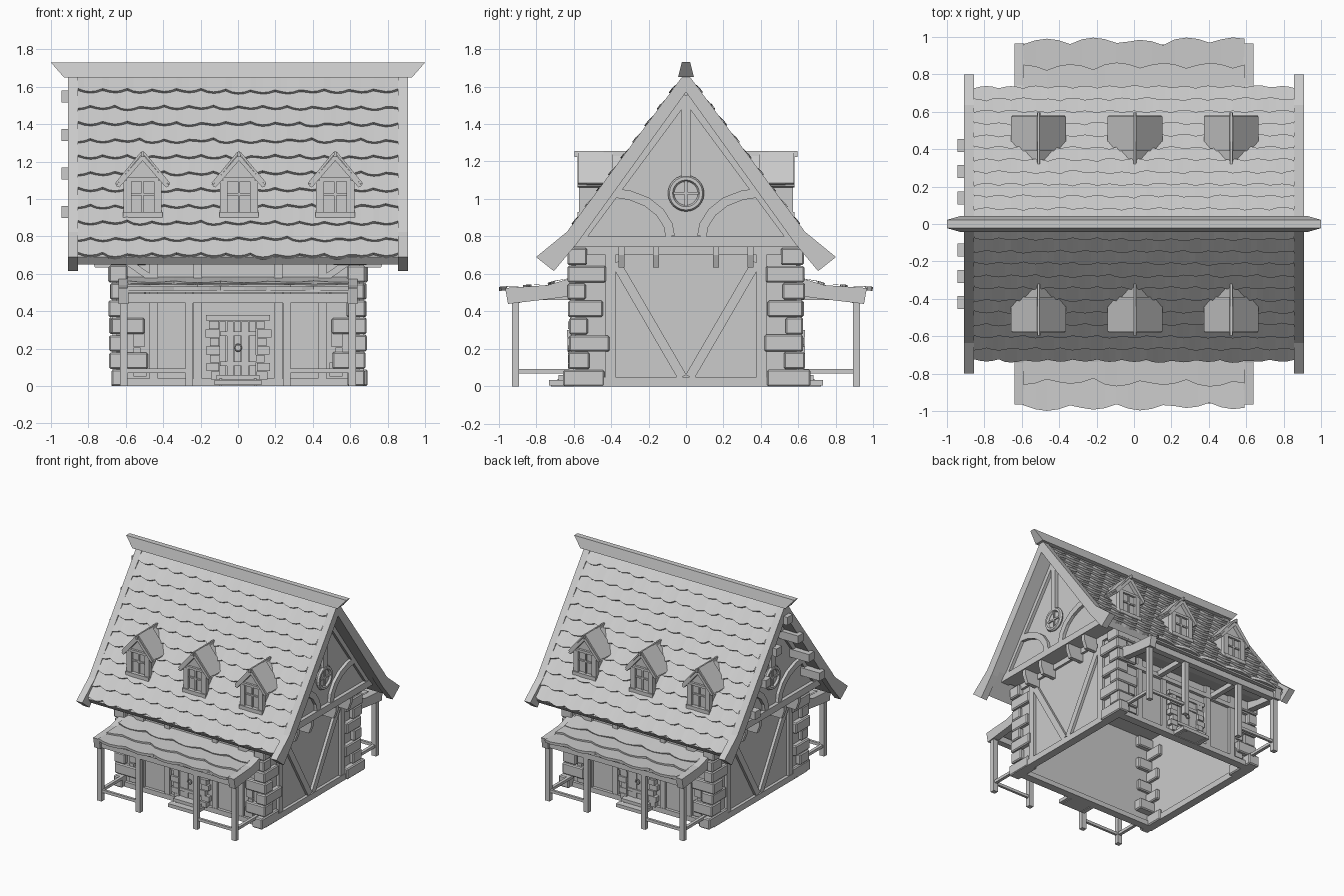
import bpy, bmesh, math, random
from mathutils import Vector

if "Cube" in bpy.data.objects:
    bpy.data.objects.remove(bpy.data.objects["Cube"])
random.seed(4)
J = lambda a: random.uniform(-a, a)


def mesh(name, verts, faces):
    me = bpy.data.meshes.new(name)
    bm = bmesh.new()
    vs = [bm.verts.new(v) for v in verts]
    for f in faces:
        bm.faces.new([vs[i] for i in f])
    bmesh.ops.recalc_face_normals(bm, faces=bm.faces)
    bm.to_mesh(me)
    bm.free()
    ob = bpy.data.objects.new(name, me)
    bpy.context.collection.objects.link(ob)
    return ob


def prism(name, pts, axis, a, b):
    """2D outline extruded along axis: 'x' takes (y,z), 'y' takes (x,z)."""
    n = len(pts)
    at = (lambda p, t: (t, p[0], p[1])) if axis == 'x' else (lambda p, t: (p[0], t, p[1]))
    faces = [tuple(range(n)), tuple(range(n, 2 * n))]
    faces += [(i, (i + 1) % n, (i + 1) % n + n, i + n) for i in range(n)]
    return mesh(name, [at(p, a) for p in pts] + [at(p, b) for p in pts], faces)


def box(name, x0, x1, y0, y1, z0, z1):
    return prism(name, [(y0, z0), (y1, z0), (y1, z1), (y0, z1)], 'x', x0, x1)


def strip(name, pts, w, axis, a, b):
    """Flat timber of width w following a 2D path."""
    left, right = [], []
    for i, p in enumerate(pts):
        d = (Vector(pts[min(i + 1, len(pts) - 1)]) - Vector(pts[max(i - 1, 0)])).normalized()
        n = Vector((-d.y, d.x)) * w / 2
        left.append(tuple(Vector(p) + n))
        right.append(tuple(Vector(p) - n))
    return prism(name, left + right[::-1], axis, a, b)


def tiles(name, prof, rows, x0, x1, period, amp, lift, sy):
    """Overlapping rows of tiles with scalloped lower edges along a (y,z) profile."""
    segs = [(Vector(p), Vector(q)) for p, q in zip(prof, prof[1:])]
    total = sum((q - p).length for p, q in segs)

    def at(s, off):
        for k, (p, q) in enumerate(segs):
            L = (q - p).length
            if s <= L or k == len(segs) - 1:
                d = (q - p) / L
                return p + d * s + Vector((-d.y, d.x)) * off
            s -= L
    verts, faces = [], []
    h, n = total / rows, round((x1 - x0) / period * 4)
    for r in range(rows):
        base = len(verts)
        jit = [J(amp * .3) for _ in range(n)]
        for i in range(n + 1):
            x = x0 + (x1 - x0) * i / n
            u = (x - x0) / period + .5 * (r % 2)
            end = (r + 1) * h + amp * abs(math.sin(math.pi * u)) - amp * .5 + jit[int(u + 1e-6) % n]
            for s, o in ((max(0, r * h - .02), .002), (end, lift), (end, -.004)):
                p = at(s, o)
                verts.append((x, sy * p.x, p.y))
        for i in range(n):
            a, b = base + 3 * i, base + 3 * i + 3
            faces += [(a, b, b + 1, a + 1), (a + 1, b + 1, b + 2, a + 2), (a, b, b + 2, a + 2)]
    return mesh(name, verts, faces)


def both(pts):
    """Mirror a half outline to both signs of its first coordinate."""
    return pts + [(-a, b) for a, b in pts[::-1] if a]


# main roof deck, verge boards and ridge beam
prism("roof_deck", [(0, 1.65), (.6, .84), (.72, .69), (.69, .65), (.56, .80), (0, 1.57),
                    (-.56, .80), (-.69, .65), (-.72, .69), (-.6, .84)], 'x', -.86, .86)
for s in (-1, 1):
    prism("verge_board", [(0, 1.68), (.635, .825), (.80, .69), (.705, .615), (.58, .765), (0, 1.57),
                          (-.58, .765), (-.705, .615), (-.80, .69), (-.635, .825)], 'x', s * .855, s * .91)
    tiles("roof_tiles", [(.0, 1.655), (.6, .845), (.715, .69)], 11, -.855, .855, .132, .02, .022, s)
mesh("ridge_beam", [(sx * x, sy * y, z) for x, y, z in ((.93, .042, 1.65), (1, .022, 1.73))
                    for sx, sy in ((-1, -1), (1, -1), (1, 1), (-1, 1))],
     [(0, 1, 2, 3), (4, 5, 6, 7)] + [(i, (i + 1) % 4, (i + 1) % 4 + 4, i + 4) for i in range(4)])

# upper floor and ground sills
box("upper_floor", -.77, .77, -.58, .58, .745, .77)

# gable ends
for s in (-1, 1):
    box("end_wall", s * .62, s * .65, -.59, .59, 0, .76)
    prism("gable_wall", [(-.57, .76), (.57, .76), (0, 1.57)], 'x', s * .74, s * .77)
    f = (s * .76, s * .795)
    box("gable_tie_beam", s * .73, s * .80, -.6, .6, .745, .80)
    strip("gable_king_post", [(0, 1.11), (0, 1.55)], .05, 'x', *f)
    for t in (-1, 1):
        strip("gable_rafter", [(0, 1.55), (t * .57, .78)], .05, 'x', *f)
        strip("curved_brace", [(t * .085, .80), (t * .095, .86), (t * .14, .93), (t * .21, .985),
                               (t * .30, 1.02), (t * .40, 1.035)], .05, 'x', *f)
        for y in (.16, .345):
            prism("jetty_bracket", [(s * .64, .745), (s * .79, .745), (s * .79, .70), (s * .765, .635), (s * .64, .635)],
                  'y', t * y - .016, t * y + .016)
        w = (s * .64, s * .672)
        box("end_post", *w, t * .375, t * .43, 0, .75)
        strip("end_brace", [(t * .375, .66), (t * .02, .05)], .05, 'x', *w)
    box("end_sill", s * .61, s * .675, -.6, .6, 0, .05)
    box("end_top_beam", s * .62, s * .67, -.6, .6, .70, .745)
    # round window
    bpy.ops.mesh.primitive_torus_add(major_segments=24, minor_segments=6, major_radius=.08, minor_radius=.017,
                                     location=(s * .785, 0, 1.03), rotation=(0, math.pi / 2, 0))
    bpy.context.object.name = "round_window_frame"
    bpy.ops.mesh.primitive_cylinder_add(vertices=24, radius=.08, depth=.02,
                                        location=(s * .772, 0, 1.03), rotation=(0, math.pi / 2, 0))
    bpy.context.object.name = "round_window_pane"
    box("round_window_bar", s * .77, s * .792, -.075, .075, 1.023, 1.037)
    box("round_window_bar", s * .77, s * .792, -.007, .007, .955, 1.105)

# purlin ends under the left overhang
for y in (-.42, -.28, -.14, 0, .14, .28, .42):
    z = 1.58 - 1.47 * abs(y)
    box("purlin", -.945, -.74, y - .035, y + .035, z - .065, z)

# long walls, porches and dormers, front and back
for s in (-1, 1):
    Y = lambda a, b: (s * a, s * b)
    box("long_wall", -.65, .65, *Y(.56, .59), 0, .78)
    box("long_sill", -.65, .65, *Y(.55, .615), 0, .04)
    box("lintel_beam", -.62, .62, *Y(.58, .615), .45, .485)
    box("wall_plate", -.65, .65, *Y(.58, .63), .66, .74)
    for x in (-.45, -.215, .215, .45):
        box("wall_post", x - .022, x + .022, *Y(.58, .612), .03, .66)
    for t in (-1, 1):
        strip("upper_brace", [(t * .44, .56), (t * .60, .67)], .035, 'y', *Y(.58, .612))

    # door with frame, stones, ring and steps
    for i in range(5):
        box("door_plank", -.1 + i * .04, -.063 + i * .04, *Y(.58, .612 + .004 * (i % 2)), .05, .345)
    box("door_lintel", -.17, .17, *Y(.58, .62), .35, .38)
    for t in (-1, 1):
        for i in range(7):
            o = .15 + .022 * (i % 2) + J(.008)
            box("door_stone", t * (.1 + J(.004)), t * o, *Y(.58, .628 + J(.008)), .035 + i * .045, .077 + i * .045)
        z = .12 if t < 0 else .28
        box("door_strap", -.095, .095, *Y(.61, .624), z - .012, z + .012)
    bpy.ops.mesh.primitive_torus_add(major_segments=12, minor_segments=5, major_radius=.017, minor_radius=.005,
                                     location=(0, s * .627, .205), rotation=(math.pi / 2, 0, 0))
    bpy.context.object.name = "door_ring"
    box("upper_step", -.115, .115, *Y(.58, .68), .035, .06)
    box("lower_step", -.125, .125, *Y(.60, .73), .005, .033)
    for t in (-1, 1):
        prism("step_side", [(s * .58, 0), (s * .72, 0), (s * .72, .02), (s * .66, .05), (s * .58, .05)],
              'x', t * .085, t * .1)

    # porch
    roof = [(.59, .585), (.74, .54), (.965, .525)]
    side = roof + [(.95, .44), (.74, .465), (.59, .485)]
    deck = [(.59, .575), (.74, .53), (.96, .515), (.96, .50), (.74, .515), (.59, .555)]
    prism("porch_deck", [(s * a, b) for a, b in deck], 'x', -.6, .6)
    tiles("porch_tiles", [(.59, .58), (.74, .533), (.975, .515)], 3, -.59, .59, .25, .03, .018, s)
    box("porch_header", -.62, .62, *Y(.885, .935), .445, .495)
    for t in (-1, 1):
        prism("porch_side_board", [(s * a, b) for a, b in side], 'x', t * .585, t * .64)
        box("porch_side_rail", t * .595, t * .62, *Y(.6, .91), .07, .093)
        box("porch_front_rail", t * .26, t * .61, *Y(.90, .92), .07, .093)
        for x in (.61, .26):
            box("porch_post", t * x - .02, t * x + .02, *Y(.892, .928), 0, .46)
        box("porch_rafter", t * .26 - .02, t * .26 + .02, *Y(.59, .92), .46, .50)

    # dormers
    for cx in (-.51, .005, .52):
        P = lambda pts: [(cx + a, b) for a, b in pts]
        prism("dormer_body", P(both([(.095, .88), (.095, 1.12), (0, 1.215)])), 'y', *Y(.36, .55))
        chevron = [(0, 1.24), (.12, 1.10), (.142, 1.07), (.125, 1.062), (.10, 1.09), (0, 1.205)]
        prism("dormer_roof", P(chevron + [(-a, b) for a, b in chevron[-2:0:-1]]), 'y', *Y(.31, .58))
        prism("dormer_ridge", P([(-.009, 1.225), (.009, 1.225), (.006, 1.255), (-.006, 1.255)]), 'y', *Y(.32, .595))
        box("dormer_sill", cx - .105, cx + .105, *Y(.53, .58), .90, .93)
        box("dormer_head", cx - .085, cx + .085, *Y(.54, .568), 1.095, 1.115)
        box("dormer_mullion", cx - .006, cx + .006, *Y(.54, .56), .92, 1.10)
        box("dormer_transom", cx - .065, cx + .065, *Y(.54, .56), 1.02, 1.032)
        for t in (-1, 1):
            box("dormer_post", cx + t * .06, cx + t * .102, *Y(.53, .57), .905, 1.10)
            for i, (a, b) in enumerate(((.45, .50), (.50, .545))):
                strip("dormer_tile", P([(t * .004, 1.243 + i * .006), (t * .142, 1.076 + i * .006)]),
                      .012, 'y', *Y(a - .06, b + .03))

# corner stones, alternating long and short
for sx in (-1, 1):
    for sy in (-1, 1):
        for i in range(8):
            a, b = (.19, .11) if i % 2 else (.10, .20)
            out = .03 if i == 0 else 0
            z = i * .0925
            ob = box("corner_stone", sx * (.684 + J(.01)), sx * (.684 - a + J(.02)),
                     sy * (.625 + out + J(.01)), sy * (.625 - b + J(.02)), z, z + .089 + J(.003))
            m = ob.modifiers.new("worn_edges", 'BEVEL')
            m.width = .008
            m.segments = 1
        # stone patches beside the corner under the porch
        for i, w in enumerate((.07, .04, .06, .03)):
            box("wall_stone", sx * .56, sx * (.56 - w), sy * .57, sy * (.61 + J(.008)), .05 + i * .08, .125 + i * .08)
